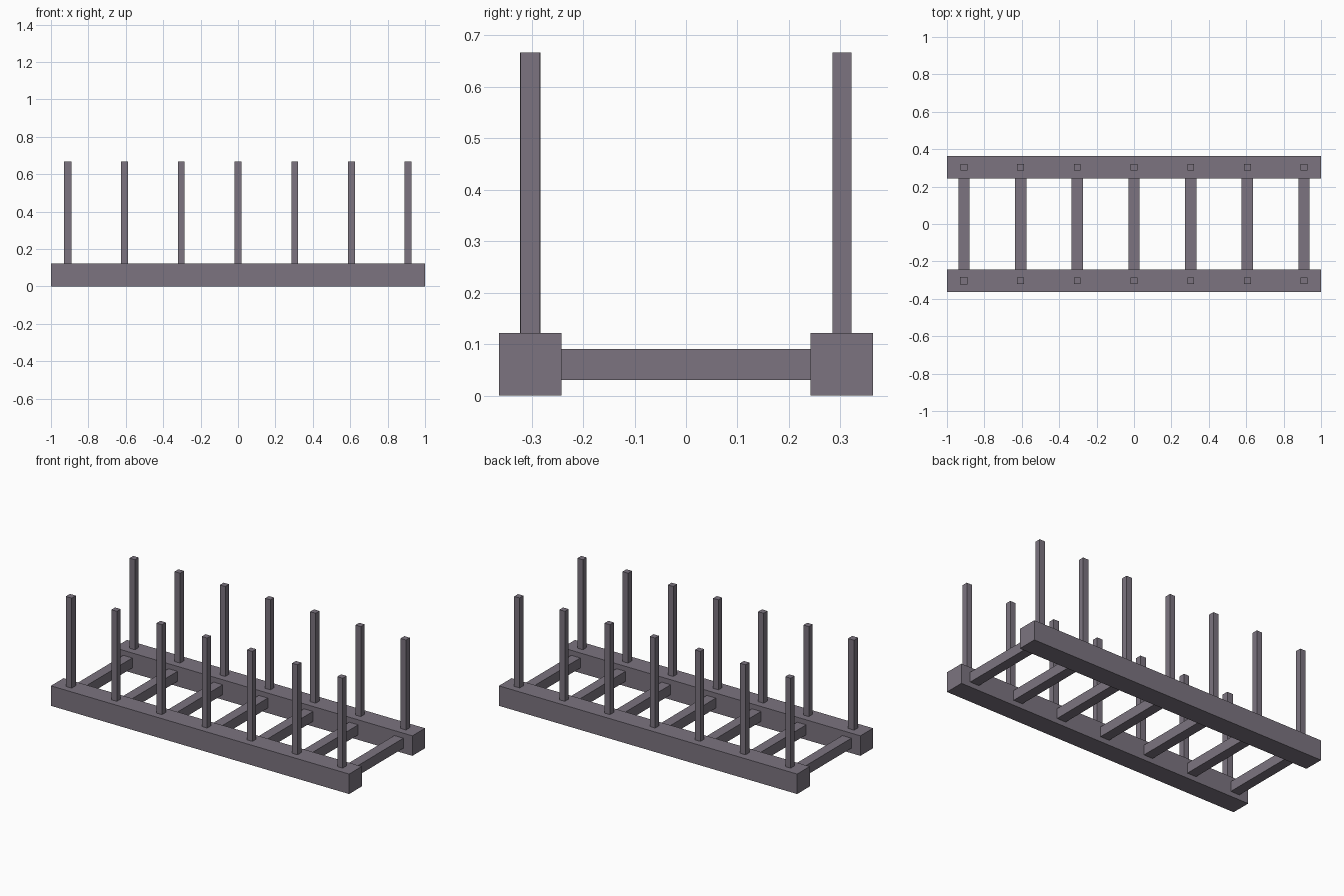
import bpy

if "Cube" in bpy.data.objects:
    bpy.data.objects.remove(bpy.data.objects["Cube"])

U = 2 / 33                      # base unit: the rails are 33 units long
RAIL_Y = 5 * U                  # distance of each rail from the centre line

mat = bpy.data.materials.new("dark_wood")
mat.diffuse_color = (0.2, 0.175, 0.215, 1)
mat.use_nodes = True
mat.node_tree.nodes["Principled BSDF"].inputs["Base Color"].default_value = mat.diffuse_color


def box(name, centre, size):
    bpy.ops.mesh.primitive_cube_add(size=1, location=centre)
    ob = bpy.context.object
    ob.name = name
    ob.scale = size
    bpy.ops.object.transform_apply(location=False, rotation=False, scale=True)
    ob.data.materials.append(mat)
    return ob


# Two long side rails
for side, s in (("front", -1), ("back", 1)):
    box(f"{side}_rail", (0, s * RAIL_Y, U), (33 * U, 2 * U, 2 * U))

for i in range(7):
    x = (i - 3) * 5 * U
    # Cross bar between the rails
    box(f"cross_bar_{i + 1}", (x, 0, U), (U, 8 * U, U))
    # Upright stakes standing on both rails; the front left one is slightly thicker
    for side, s in (("front", -1), ("back", 1)):
        w = 0.04 if (i == 0 and s < 0) else 0.6 * U
        box(f"{side}_stake_{i + 1}", (x, s * RAIL_Y, 6.5 * U), (w, w, 9 * U))
